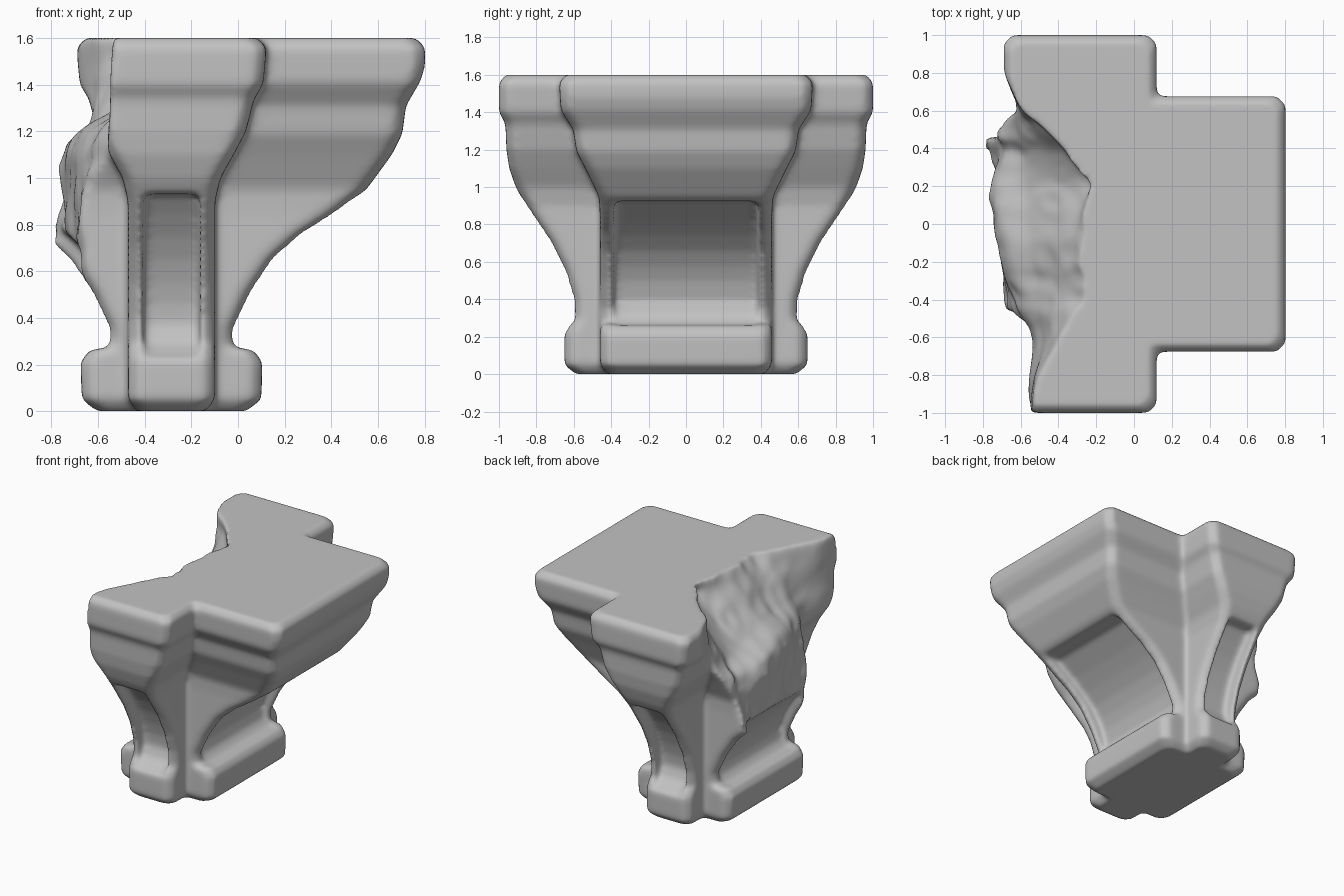
import bpy, bmesh
from mathutils import Vector, noise

if "Cube" in bpy.data.objects:
    bpy.data.objects.remove(bpy.data.objects["Cube"])

CX = -0.285  # centre of the cross-shaped plan


def interp(points, t):
    """Piecewise linear lookup in a list of (key, value) pairs."""
    if t <= points[0][0]:
        return points[0][1]
    for (a, va), (b, vb) in zip(points, points[1:]):
        if t <= b:
            return va + (vb - va) * (t - a) / (b - a)
    return points[-1][1]


def make_object(name, bm):
    bmesh.ops.recalc_face_normals(bm, faces=bm.faces)
    mesh = bpy.data.meshes.new(name)
    bm.to_mesh(mesh)
    bm.free()
    obj = bpy.data.objects.new(name, mesh)
    bpy.context.collection.objects.link(obj)
    return obj


def place(along, across, z, axis):
    """Turn arm coordinates into model coordinates."""
    return (CX + along, across, z) if axis == "x" else (CX + across, along, z)


def make_arm(name, reach, width, axis):
    """Loft chamfered rectangles up the height of a double-ended arm."""
    bm = bmesh.new()
    rings = []
    c = 0.045
    for z, r in reach:
        w = interp(width, z)
        if z in (reach[0][0], reach[-1][0]):
            w -= 0.04
        quarter = [(r, w - c), (r - c, w)]
        outline = quarter + [(-a, b) for a, b in reversed(quarter)]
        outline += [(-a, -b) for a, b in outline]
        rings.append([bm.verts.new(place(a, b, z, axis)) for a, b in outline])
    for low, high in zip(rings, rings[1:]):
        for i in range(len(low)):
            j = (i + 1) % len(low)
            bm.faces.new((low[i], low[j], high[j], high[i]))
    bm.faces.new(rings[0])
    bm.faces.new(rings[-1])
    return make_object(name, bm)


def combine(target, other, operation):
    mod = target.modifiers.new(operation, "BOOLEAN")
    mod.operation = operation
    mod.solver = "EXACT"
    mod.object = other
    bpy.context.view_layer.objects.active = target
    bpy.ops.object.modifier_apply(modifier=mod.name)
    bpy.data.objects.remove(other)


def cut_niche(target, curve, half, axis, side):
    """Cut a curved recess with a flat ceiling into the end of an arm."""
    bm = bmesh.new()
    outer = 1.3
    profile = [(outer, curve[0][0])] + [(d, z) for z, d in curve] + [(outer, curve[-1][0])]
    face = bm.faces.new([bm.verts.new(place(side * d, -half, z, axis)) for d, z in profile])
    new = bmesh.ops.extrude_face_region(bm, geom=[face])["geom"]
    shift = Vector((0, 2 * half, 0)) if axis == "x" else Vector((2 * half, 0, 0))
    bmesh.ops.translate(bm, vec=shift, verts=[g for g in new if isinstance(g, bmesh.types.BMVert)])
    combine(target, make_object("niche_cutter", bm), "DIFFERENCE")


# Moulded outlines: (height, reach from the centre) and (height, half width)
long_reach = [(0, 0.32), (0.05, 0.385), (0.21, 0.39), (0.265, 0.35), (0.275, 0.265),
              (0.35, 0.265), (0.5, 0.335), (0.65, 0.435), (0.75, 0.545), (0.85, 0.70),
              (0.95, 0.835), (1.1, 0.945), (1.19, 0.99), (1.31, 1.005), (1.41, 1.065),
              (1.48, 1.087), (1.56, 1.087), (1.6, 1.05)]
long_width = [(0, 0.46), (0.93, 0.46), (1.0, 0.48), (1.18, 0.585), (1.32, 0.605),
              (1.41, 0.67), (1.6, 0.68)]
short_reach = [(0, 0.59), (0.05, 0.65), (0.22, 0.65), (0.27, 0.62), (0.29, 0.595),
               (0.4, 0.6), (0.55, 0.645), (0.7, 0.72), (0.9, 0.855), (1.0, 0.91),
               (1.1, 0.945), (1.2, 0.96), (1.34, 0.965), (1.4, 1.0), (1.56, 1.0), (1.6, 0.965)]
short_width = [(0, 0.187), (0.93, 0.187), (1.0, 0.21), (1.19, 0.318), (1.31, 0.335),
               (1.41, 0.4), (1.6, 0.41)]

stone = make_arm("stone_capital", long_reach, long_width, "x")
combine(stone, make_arm("short_arm", short_reach, short_width, "y"), "UNION")

# Concave niches in the ends of the arms
long_niche = [(0.26, 0.29), (0.31, 0.24), (0.4, 0.22), (0.5, 0.25), (0.58, 0.29),
              (0.66, 0.345), (0.74, 0.425), (0.82, 0.52), (0.925, 0.67)]
short_niche = [(0.23, 0.63), (0.29, 0.55), (0.37, 0.515), (0.46, 0.525), (0.55, 0.55),
               (0.65, 0.59), (0.75, 0.645), (0.85, 0.715), (0.93, 0.78)]
for side in (1, -1):
    cut_niche(stone, long_niche, 0.385, "x", side)
    cut_niche(stone, short_niche, 0.122, "y", side)

# Broken face: a rough concave scoop at the top over a bulge below
top_edge = [(-1, -0.54), (-0.8, -0.5), (-0.6, -0.4), (-0.4, -0.29), (0.2, -0.26),
            (0.4, -0.38), (0.6, -0.6), (0.8, -0.69)]
bulge = [(-1, -0.57), (-0.6, -0.55), (-0.45, -0.67), (0, -0.75), (0.44, -0.79), (0.62, -0.63), (0.8, -0.7)]
scoop = [(0.9, 0), (1.1, 0.04), (1.21, 0.15), (1.28, 0.42), (1.45, 0.74), (1.6, 1)]
bm = bmesh.new()
bmesh.ops.create_grid(bm, x_segments=70, y_segments=56, size=1)
for v in bm.verts:
    y, z = v.co.x * 1.2, 1.05 + v.co.y * 0.8
    # The scoop runs lower towards the far side
    t = interp(scoop, z + interp([(-0.1, 0), (0.4, 0.12), (0.6, 0)], y))
    x = interp(bulge, y) * (1 - t) + interp(top_edge, y) * t
    rough = 0.07 if abs(y) < 0.55 else 0.02
    x += rough * noise.noise(Vector((y * 4, z * 3, 3)))
    x += rough * 0.6 * abs(noise.noise(Vector((y * 8 + z * 3, z * 7, 7))))
    v.co = (x, y, z)
new = bmesh.ops.extrude_face_region(bm, geom=bm.faces[:])["geom"]
for g in new:
    if isinstance(g, bmesh.types.BMVert):
        g.co.x = -2
combine(stone, make_object("break_cutter", bm), "DIFFERENCE")

# Worn, softened edges
remesh = stone.modifiers.new("Remesh", "REMESH")
remesh.mode = "VOXEL"
remesh.voxel_size = 0.016
remesh.use_smooth_shade = True
soften = stone.modifiers.new("Soften", "SMOOTH")
soften.factor = 0.5
soften.iterations = 12

# Plain grey stone
material = bpy.data.materials.new("grey_stone")
material.use_nodes = True
grey = (0.54, 0.54, 0.54, 1)
material.diffuse_color = grey
material.node_tree.nodes["Principled BSDF"].inputs["Base Color"].default_value = grey
stone.data.materials.clear()
stone.data.materials.append(material)
